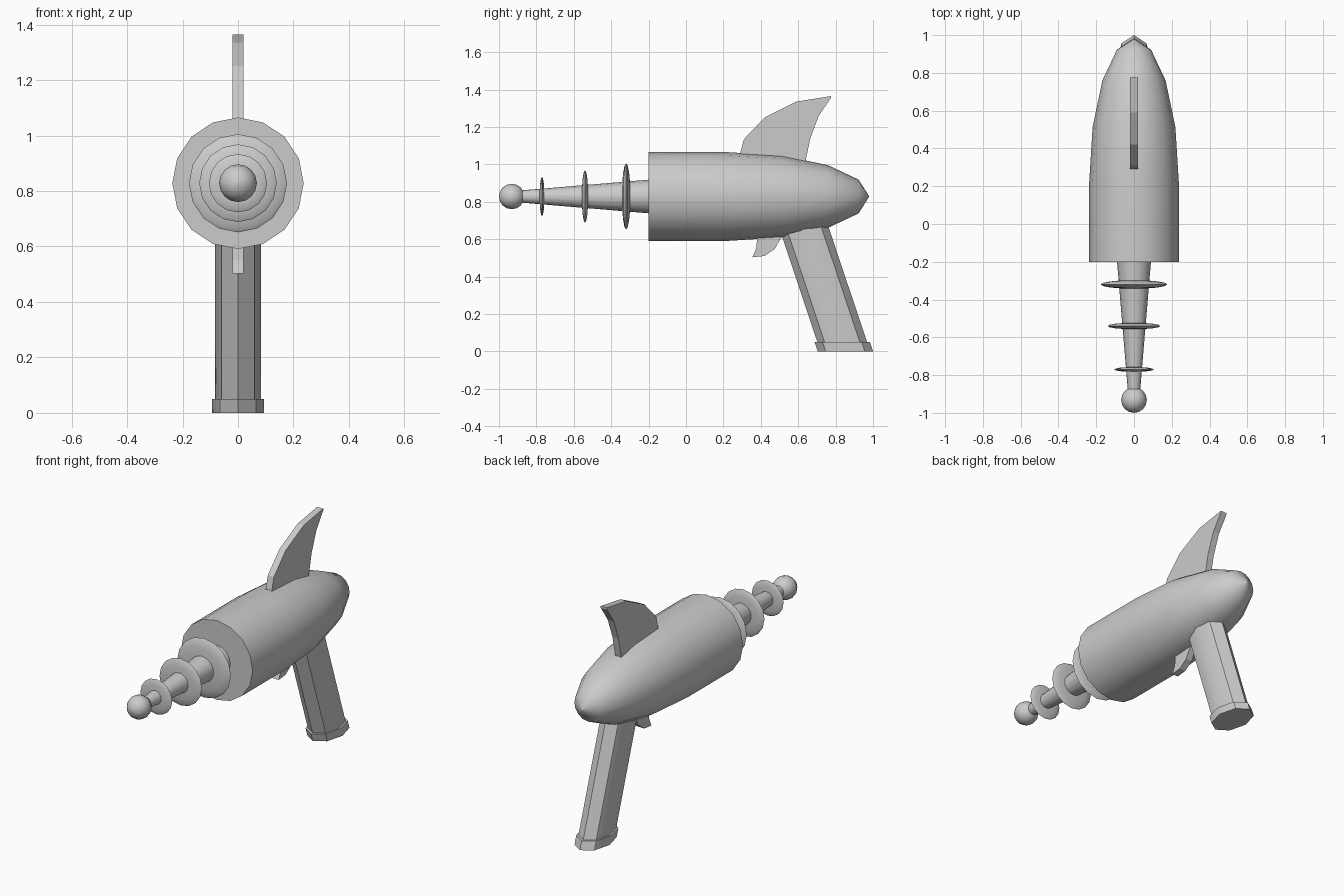
import bpy, bmesh, math

if "Cube" in bpy.data.objects:
    bpy.data.objects.remove(bpy.data.objects["Cube"])

AXIS_Z = 0.828


def finish(name, bm, smooth=True):
    bmesh.ops.remove_doubles(bm, verts=bm.verts, dist=1e-5)
    bmesh.ops.recalc_face_normals(bm, faces=bm.faces)
    me = bpy.data.meshes.new(name)
    bm.to_mesh(me)
    bm.free()
    ob = bpy.data.objects.new(name, me)
    bpy.context.collection.objects.link(ob)
    if smooth:
        bpy.ops.object.select_all(action='DESELECT')
        ob.select_set(True)
        bpy.context.view_layer.objects.active = ob
        bpy.ops.object.shade_smooth_by_angle(angle=math.radians(40))
    return ob


def loft(name, rings, n):
    """Skin elliptical rings given as (centre, x radius, other radius, ring plane)."""
    bm = bmesh.new()
    loops = []
    for (cy, cz), rx, ro, plane in rings:
        ring = []
        for i in range(n):
            a = 2 * math.pi * i / n
            u, v = rx * math.cos(a), ro * math.sin(a)
            ring.append(bm.verts.new((u, cy, cz + v) if plane == 'XZ' else (u, cy + v, cz)))
        loops.append(ring)
    for a, b in zip(loops, loops[1:]):
        for i in range(n):
            j = (i + 1) % n
            bm.faces.new((a[i], a[j], b[j], b[i]))
    bm.faces.new(loops[0])
    bm.faces.new(loops[-1])
    bmesh.ops.dissolve_degenerate(bm, dist=1e-5, edges=bm.edges)
    return finish(name, bm)


def lathe(name, profile, n=16):
    """Turn (y, radius) points around the gun axis."""
    return loft(name, [((y, AXIS_Z), max(r, 1e-4), max(r, 1e-4), 'XZ') for y, r in profile], n)


def ellipsoid(name, y, half_len, r, n=16, steps=8):
    angles = [math.pi * i / steps for i in range(steps + 1)]
    return lathe(name, [(y - half_len * math.cos(a), r * math.sin(a)) for a in angles], n)


def plate(name, outline, half):
    """Flat (y, z) outline extruded across x."""
    bm = bmesh.new()
    face = bm.faces.new([bm.verts.new((-half, y, z)) for y, z in outline])
    out = bmesh.ops.extrude_face_region(bm, geom=[face])
    moved = [v for v in out['geom'] if isinstance(v, bmesh.types.BMVert)]
    bmesh.ops.translate(bm, verts=moved, vec=(2 * half, 0, 0))
    return finish(name, bm, smooth=False)


# Body: cylinder running into a half ellipsoid tail
tail = [math.pi / 8 * i for i in range(5)]
lathe('body', [(-0.2, 0.237)] + [(0.225 + 0.755 * math.sin(a), 0.237 * math.cos(a)) for a in tail])

# Barrel, lens-shaped rings and ball tip
lathe('barrel', [(-0.15, 0.094), (-0.9, 0.031)])
for i, (y, r, half) in enumerate([(-0.32, 0.177, 0.023), (-0.54, 0.14, 0.017), (-0.77, 0.105, 0.013)]):
    ellipsoid(f'barrel_ring_{i + 1}', y, half, r)
ellipsoid('barrel_tip', -0.932, 0.068, 0.068)

# Slanted grip and its foot
def grip_y(z):
    return 0.852 - 0.335 * z

loft('grip', [((grip_y(z), z), 0.083, 0.133, 'XY') for z in (0.02, 0.75)], 8)
loft('grip_foot', [((grip_y(z), z), 0.093, 0.148, 'XY') for z in (0, 0.05)], 8)

# Top fin and trigger
plate('top_fin', [(0.29, 1.0), (0.29, 1.06), (0.31, 1.135), (0.42, 1.25), (0.59, 1.335), (0.775, 1.365),
                  (0.775, 1.355), (0.71, 1.26), (0.665, 1.14), (0.635, 1.0)], 0.02)
plate('trigger', [(0.38, 0.65), (0.38, 0.60), (0.375, 0.55), (0.355, 0.503), (0.42, 0.51),
                  (0.475, 0.548), (0.51, 0.61), (0.52, 0.66)], 0.02)
